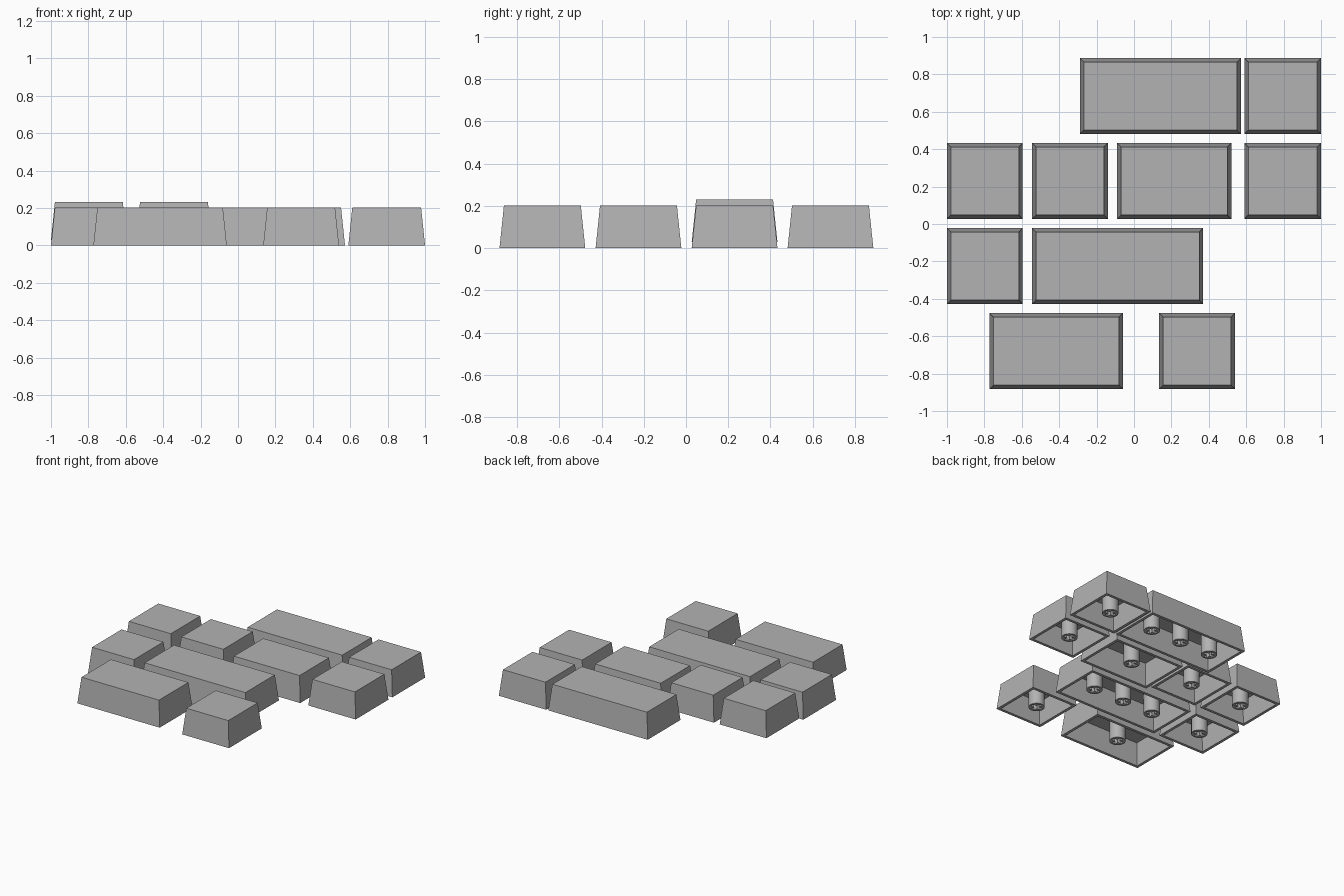
import bpy, bmesh
from math import cos, sin, tau

cube = bpy.data.objects.get("Cube")
if cube:
    bpy.data.objects.remove(cube, do_unlink=True)

HEIGHT, TAPER, WALL, CEILING = 0.202, 0.021, 0.022, 0.174
DEPTH = 0.406
STEM_R, SLOT_LONG, SLOT_HALF, SLOT_DEPTH = 0.058, 0.043, 0.013, 0.09

grey = bpy.data.materials.new("key grey")
grey.use_nodes = True
colour = (0.45, 0.45, 0.45, 1)
grey.diffuse_color = colour
grey.node_tree.nodes["Principled BSDF"].inputs["Base Color"].default_value = colour


def finish(bm, name, location):
    bmesh.ops.recalc_face_normals(bm, faces=bm.faces)
    mesh = bpy.data.meshes.new(name)
    bm.to_mesh(mesh)
    bm.free()
    mesh.materials.append(grey)
    obj = bpy.data.objects.new(name, mesh)
    obj.location = location
    bpy.context.collection.objects.link(obj)
    return obj


def ring(bm, points, z):
    return [bm.verts.new((x, y, z)) for x, y in points]


def bridge(bm, a, b, smooth=False):
    n = len(a)
    for i in range(n):
        j = (i + 1) % n
        bm.faces.new((a[i], a[j], b[j], b[i])).smooth = smooth


def rectangle(w, d, inset):
    x, y = w / 2 - inset, d / 2 - inset
    return [(-x, -y), (x, -y), (x, y), (-x, y)]


# Hollow tapered cap: outer top, outer rim, inner rim, inner ceiling
def add_cap(name, width, location):
    bm = bmesh.new()
    slope = TAPER * CEILING / HEIGHT
    loops = [ring(bm, rectangle(width, DEPTH, inset), z) for inset, z in
             ((TAPER, HEIGHT), (0, 0), (WALL, 0), (WALL + slope, CEILING))]
    for a, b in zip(loops, loops[1:]):
        bridge(bm, a, b)
    bm.faces.new(loops[0])
    bm.faces.new(loops[-1])
    return finish(bm, name, location)


# Round stem with a cross-shaped socket in its lower end
def add_stem(name, location):
    bm = bmesh.new()
    sides = 24
    circle = [(STEM_R * cos(tau * i / sides), STEM_R * sin(tau * i / sides))
              for i in range(sides)]
    cross = []
    corner = [(SLOT_LONG, -SLOT_HALF), (SLOT_LONG, SLOT_HALF), (SLOT_HALF, SLOT_HALF)]
    for _ in range(4):
        cross += corner
        corner = [(-y, x) for x, y in corner]
    rim = ring(bm, circle, 0)
    slot = ring(bm, cross, 0)
    edges = [bm.edges.new((loop[i - 1], loop[i]))
             for loop in (rim, slot) for i in range(len(loop))]
    bmesh.ops.triangle_fill(bm, use_beauty=True, edges=edges)
    bridge(bm, rim, ring(bm, circle, CEILING), smooth=True)
    floor = ring(bm, cross, SLOT_DEPTH)
    bridge(bm, slot, floor)
    bm.faces.new(floor)
    return finish(bm, name, location)


# Keys by row, front to back: left edge, right edge, lift, stem offsets
ONE, THREE = (0,), (-0.267, 0, 0.267)
LIFT = 0.029
rows = (
    (-0.68, ((-0.773, -0.06, 0, ONE), (0.135, 0.54, 0, ONE))),
    (-0.225, ((-1, -0.595, 0, ONE), (-0.545, 0.37, 0, THREE))),
    (0.23, ((-1, -0.595, LIFT, ONE), (-0.545, -0.14, LIFT, ONE),
            (-0.09, 0.52, 0, ONE), (0.59, 1, 0, ONE))),
    (0.684, ((-0.289, 0.572, 0, THREE), (0.59, 1, 0, ONE))),
)
for r, (y, keys) in enumerate(rows, 1):
    for k, (x0, x1, lift, stems) in enumerate(keys, 1):
        centre = (x0 + x1) / 2
        add_cap(f"key_cap_{r}_{k}", x1 - x0, (centre, y, lift))
        for s, offset in enumerate(stems, 1):
            add_stem(f"key_stem_{r}_{k}_{s}", (centre + offset, y, lift))
